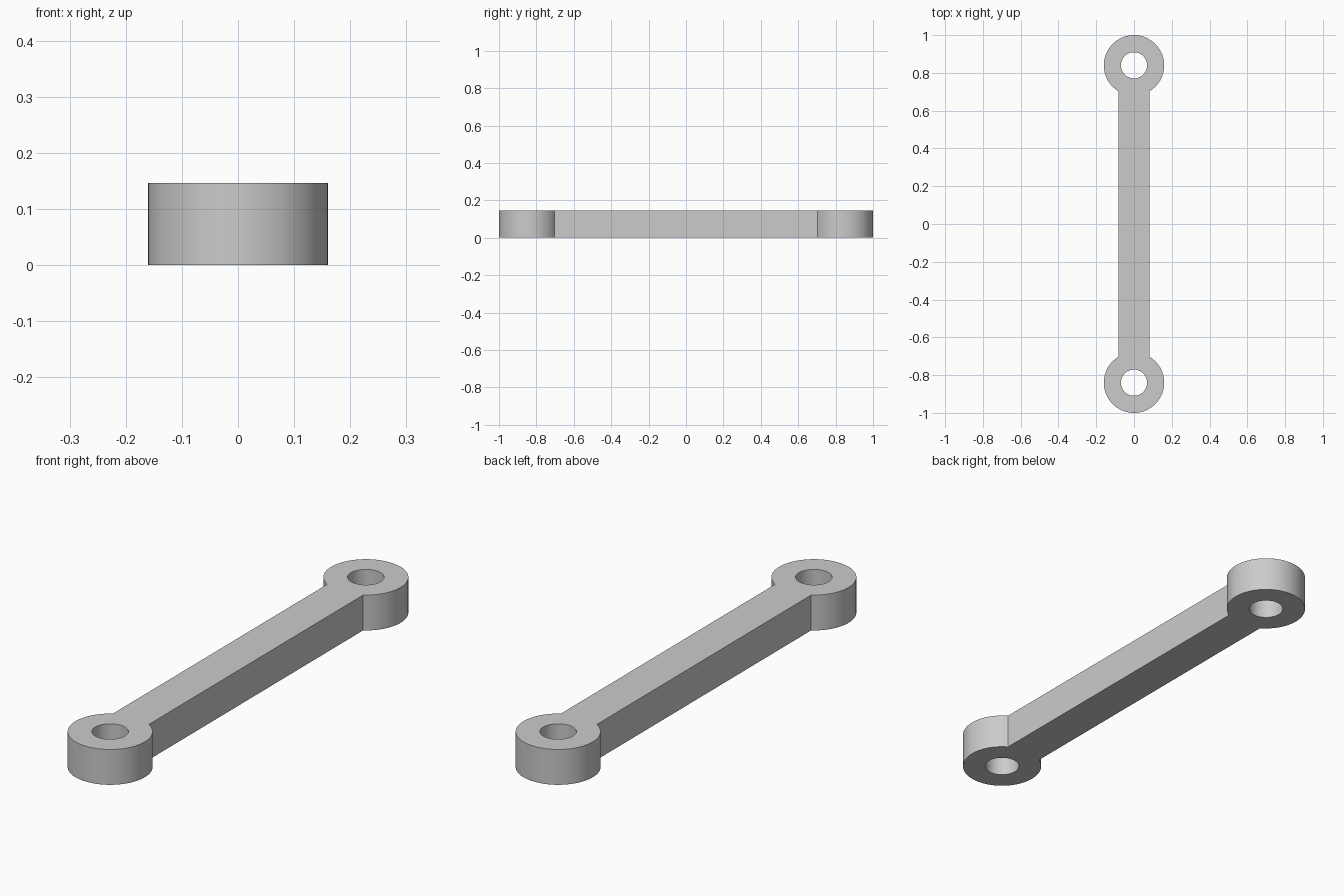
import bpy, bmesh
from math import asin, cos, sin, pi, radians
from mathutils import Vector

cube = bpy.data.objects.get("Cube")
if cube:
    bpy.data.objects.remove(cube, do_unlink=True)

HEIGHT = 0.147
EYE_RADIUS, HOLE_RADIUS = 0.16, 0.069
EYE_Y = 1 - EYE_RADIUS
BAR_HALF = 0.083
MOUTH, ROUND = 12, 60          # segments facing the bar, segments around the rest

grey = bpy.data.materials.new("plain_grey")
grey.use_nodes = True
colour = (0.6, 0.6, 0.6, 1)
grey.diffuse_color = colour
grey.node_tree.nodes["Principled BSDF"].inputs["Base Color"].default_value = colour

bm = bmesh.new()
half_angle = asin(BAR_HALF / EYE_RADIUS)
angles = [-half_angle + 2 * half_angle * i / MOUTH for i in range(MOUTH)]
angles += [half_angle + (2 * pi - 2 * half_angle) * i / ROUND for i in range(ROUND)]


def eye(side):
    """Flat ring at one end; returns the rim vertices where the bar joins."""
    def circle(radius):
        return [bm.verts.new(Vector((-side * sin(a) * radius,
                                     side * (EYE_Y - cos(a) * radius), 0)))
                for a in angles]
    rim, hole = circle(EYE_RADIUS), circle(HOLE_RADIUS)
    for i in range(len(angles)):
        j = (i + 1) % len(angles)
        bm.faces.new((rim[i], rim[j], hole[j], hole[i]))
    return rim[:MOUTH + 1]


# Bar face between the two rings
bm.faces.new(eye(1) + eye(-1))
bmesh.ops.recalc_face_normals(bm, faces=bm.faces)

# Thicken the flat outline into the solid link
result = bmesh.ops.extrude_face_region(bm, geom=bm.faces[:], use_keep_orig=True)
top = [v for v in result["geom"] if isinstance(v, bmesh.types.BMVert)]
bmesh.ops.translate(bm, verts=top, vec=(0, 0, HEIGHT))
bmesh.ops.recalc_face_normals(bm, faces=bm.faces)

mesh = bpy.data.meshes.new("connecting_link")
bm.to_mesh(mesh)
bm.free()
mesh.materials.append(grey)
link = bpy.data.objects.new("connecting_link", mesh)
bpy.context.collection.objects.link(link)

# Smooth round walls with crisp rims
bpy.ops.object.select_all(action='DESELECT')
link.select_set(True)
bpy.context.view_layer.objects.active = link
bpy.ops.object.shade_smooth_by_angle(angle=radians(30))
